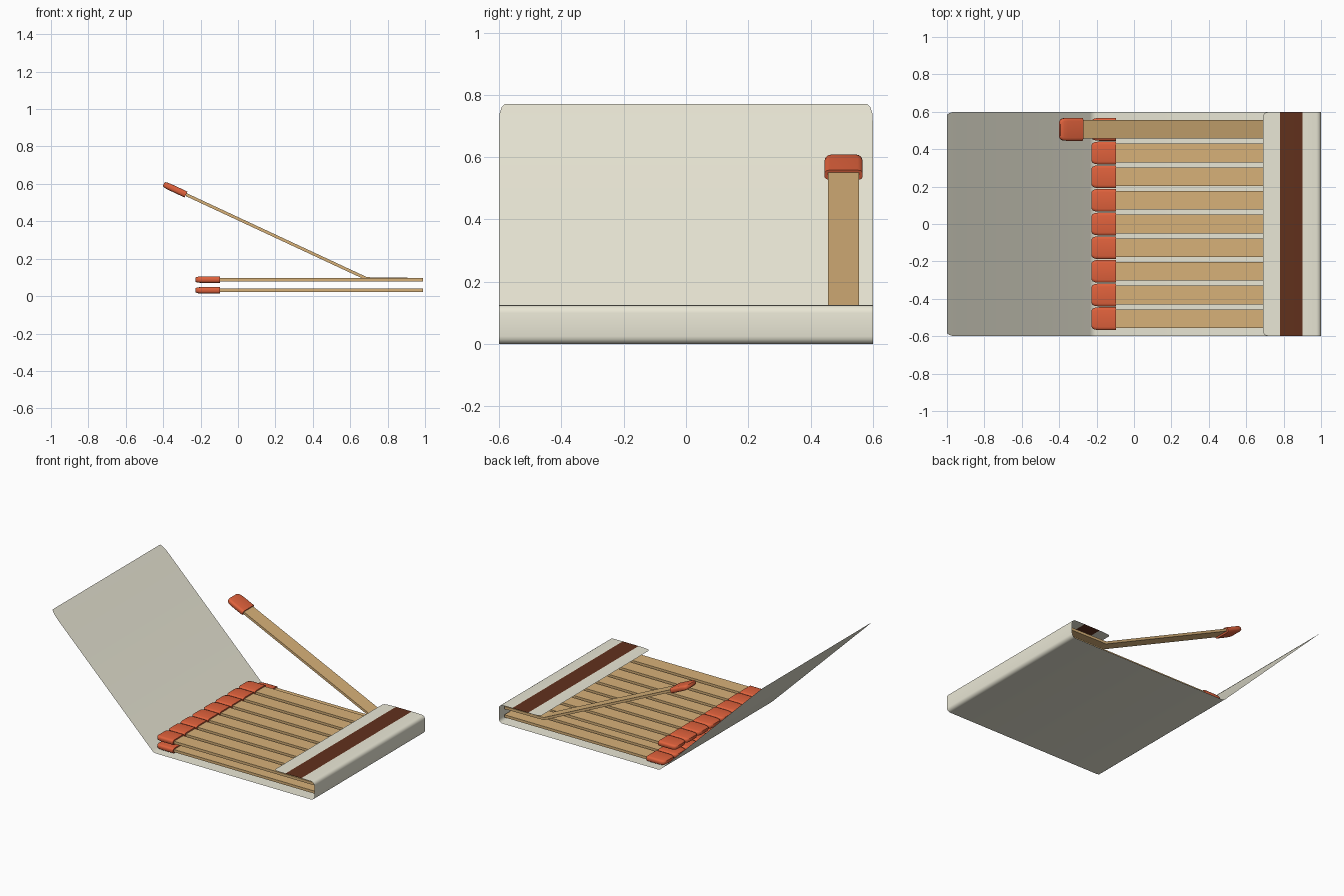
import bpy, bmesh
from math import radians, cos, sin, atan2

if "Cube" in bpy.data.objects:
    bpy.data.objects.remove(bpy.data.objects["Cube"])


def material(name, rgb):
    m = bpy.data.materials.new(name)
    m.diffuse_color = (*rgb, 1)
    m.use_nodes = True
    m.node_tree.nodes["Principled BSDF"].inputs["Base Color"].default_value = m.diffuse_color
    return m


CARD = material("card", (0.82, 0.80, 0.67))
WOOD = material("wood", (0.68, 0.44, 0.19))
RED = material("match_red", (0.74, 0.12, 0.045))
BROWN = material("striker_brown", (0.12, 0.03, 0.012))


def loft(name, rings, mats, closed=True):
    """Bridge equal rings of points; closed rings are capped at both ends."""
    bm = bmesh.new()
    vs = [[bm.verts.new(p) for p in r] for r in rings]
    n = len(rings[0])
    for a, b in zip(vs, vs[1:]):
        for i in range(n if closed else n - 1):
            j = (i + 1) % n
            bm.faces.new((a[i], a[j], b[j], b[i]))
    if closed:
        bm.faces.new(vs[0])
        bm.faces.new(vs[-1])
    bmesh.ops.recalc_face_normals(bm, faces=bm.faces)
    me = bpy.data.meshes.new(name)
    bm.to_mesh(me)
    bm.free()
    for m in mats:
        me.materials.append(m)
    return me


def place(name, me, loc=(0, 0, 0), tilt=0):
    ob = bpy.data.objects.new(name, me)
    bpy.context.collection.objects.link(ob)
    ob.location = loc
    ob.rotation_euler = (0, tilt, 0)
    return ob


def smooth(obs, angle):
    bpy.ops.object.select_all(action='DESELECT')
    for o in obs:
        o.select_set(True)
    bpy.context.view_layer.objects.active = obs[0]
    bpy.ops.object.shade_smooth_by_angle(angle=radians(angle))


# Cover: one folded sheet of card, (x, z, half width) along its length
W = 0.6
path = [(-1, 0.77, 0.583), (-0.99, 0.76, 0.592), (-0.97, 0.741, 0.598),
        (-0.94, 0.711, W), (-0.235, 0.016, W), (-0.222, 0.005, W), (-0.205, 0.001, W)]
r = 0.025
for cz, start in ((r, -90), (0.125 - r, 0)):
    path += [(1 - r + r * cos(radians(start + a)), cz + r * sin(radians(start + a)), W)
             for a in (0, 22.5, 45, 67.5, 90)]
path += [(0.90, 0.126, W), (0.78, 0.126, W), (0.74, 0.125, W),
         (0.71, 0.125, 0.597), (0.697, 0.125, 0.592), (0.69, 0.125, 0.58)]
me = loft("cover", [[(x, -w, z), (x, w, z)] for x, z, w in path], [CARD, BROWN], False)
for p in me.polygons:
    # Striker strip across the flap
    if 0.78 < p.center.x < 0.90 and p.center.z > 0.1:
        p.material_index = 1
me.flip_normals() if me.polygons[6].normal.z < 0 else None
cover = place("cover", me)


# Match sticks: flat rectangular strips along a centre line
def strip(name, line, hw=0.05, hh=0.009):
    return loft(name, [[(x, -hw, z - hh), (x, hw, z - hh), (x, hw, z + hh), (x, -hw, z + hh)]
                       for x, z in line], [WOOD])


# Match head: rounded block, origin at its back end, tip towards -x
def section(x, hw, hh):
    c, d = min(0.016, hw * 0.3), hh * 0.55
    quarter = [(hw, hh - d), (hw - c * 0.3, hh - d * 0.3), (hw - c, hh)]
    pts = quarter + [(-y, z) for y, z in reversed(quarter)]
    pts += [(-y, -z) for y, z in pts]
    return [(x, y, z) for y, z in pts]


head = loft("match_head", [section(*s) for s in (
    (0, 0.061, 0.0175), (-0.09, 0.061, 0.0175), (-0.112, 0.059, 0.0165),
    (-0.125, 0.053, 0.0145), (-0.132, 0.043, 0.010))], [RED])
stick = strip("match_stick", [(0.99, 0), (-0.11, 0)])

PITCH = 0.1265
heads = []
for layer, z in (("lower", 0.031), ("upper", 0.088)):
    for i in range(9):
        y = (i - 4) * PITCH
        # The last upper match is the one bent upwards
        if layer == "upper" and i == 8:
            continue
        place(f"{layer}_stick_{i + 1}", stick, (0, y, z))
        heads.append(place(f"{layer}_head_{i + 1}", head, (-0.096, y, z)))

# Bent match lifted out of the upper row
y = 4 * PITCH
ex, ez = -0.278, 0.543
tilt = atan2(ez - 0.092, 0.69 - ex)
place("bent_stick", strip("bent_stick", [(0.99, 0.088), (0.69, 0.092), (ex, ez)]), (0, y, 0))
heads.append(place("bent_head", head, (ex, y, ez), tilt))

smooth([cover], 35)
smooth(heads[:1], 50)
